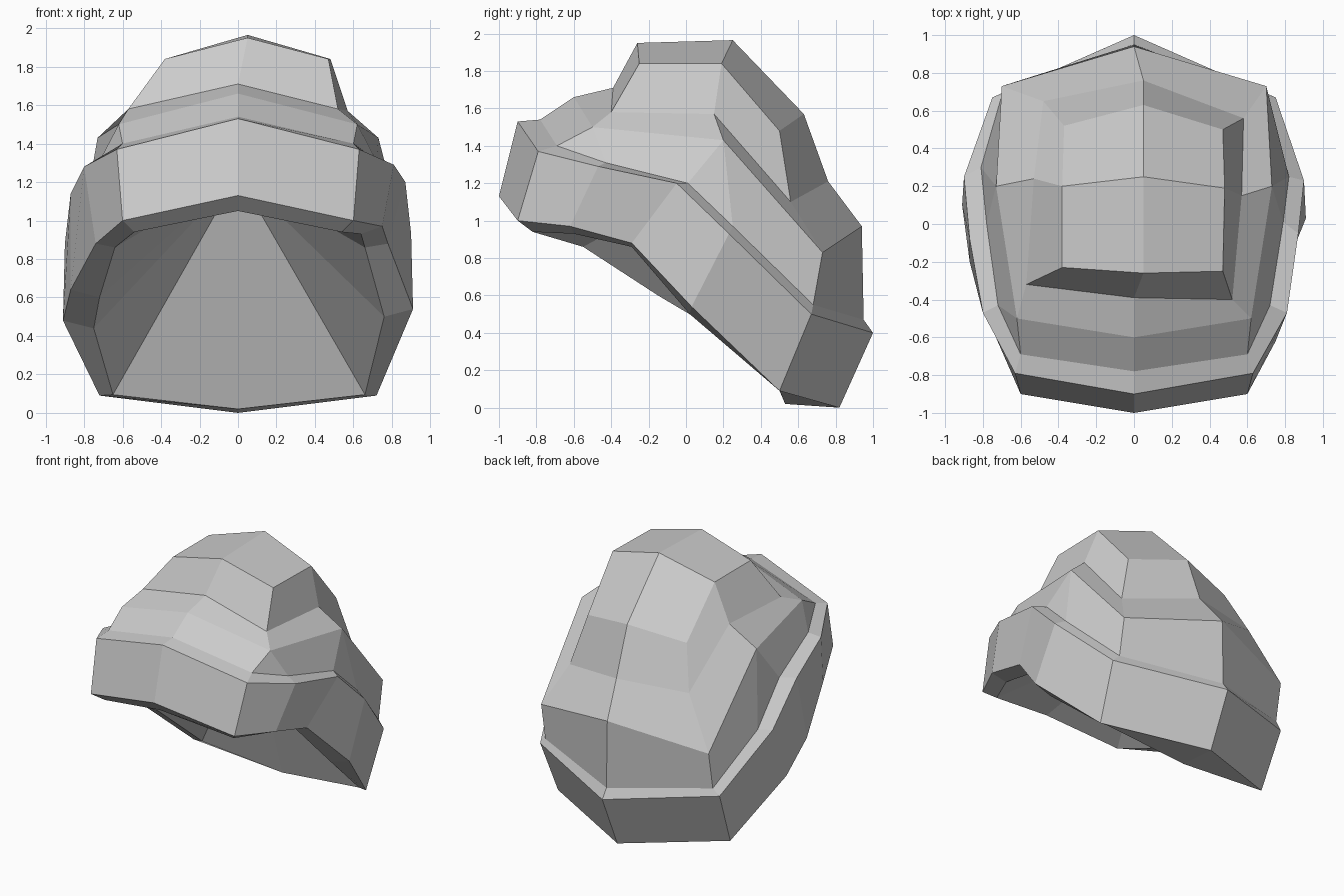
import bpy
import bmesh

cube = bpy.data.objects.get("Cube")
if cube:
    bpy.data.objects.remove(cube, do_unlink=True)

grey = bpy.data.materials.new("plain_grey")
grey.use_nodes = True
colour = (0.6, 0.6, 0.6, 1)
grey.diffuse_color = colour
grey.node_tree.nodes["Principled BSDF"].inputs["Base Color"].default_value = colour


def ring(front, right, back, left=None):
    """Closed loop: front centre, right side, back centre, then the other side."""
    left = left or [(-x, y, z) for x, y, z in right]
    return [front] + right + [back] + left[::-1]


def add_ring(bm, points):
    return [bm.verts.new(point) for point in points]


def add_face(bm, corners):
    """Make a face, skipping corners that repeat."""
    unique = list(dict.fromkeys(corners))
    if len(unique) > 2:
        bm.faces.new(unique)


def bridge(bm, lower, upper):
    """Join two loops of equal length with a strip of faces."""
    count = len(lower)
    for i in range(count):
        j = (i + 1) % count
        add_face(bm, [lower[i], lower[j], upper[j], upper[i]])


def spread(loop):
    """Repeat crown corners so the loop meets the denser band loop."""
    front, a, b, c, back, d, e, f = loop
    return [front, a, a, b, b, c, back, d, e, e, f, f]


bm = bmesh.new()

# Underside edge of the band, slightly different on each side
lip = add_ring(bm, ring(
    (0, -.93, 1.05),
    [(.54, -.82, .94), (.64, -.6, .93), (.66, -.29, .86), (.76, .02, .5), (.66, .5, .095)],
    (0, .53, .02),
    [(-.54, -.82, .94), (-.64, -.55, .86), (-.72, -.15, .6), (-.75, .12, .44), (-.65, .5, .095)]))

# Outer lower edge of the band
hem = add_ring(bm, ring(
    (0, -1, 1.13),
    [(.6, -.9, 1), (.75, -.62, .97), (.78, -.29, .88), (.91, .03, .54), (.72, .5, .09)],
    (0, .82, 0),
    [(-.6, -.9, 1), (-.74, -.58, .88), (-.87, -.2, .64), (-.91, .1, .48), (-.72, .5, .09)]))

# Outer upper edge of the band
rim = add_ring(bm, ring(
    (0, -.9, 1.53),
    [(.63, -.79, 1.37), (.81, -.47, 1.29), (.87, -.05, 1.2), (.9, .23, .93), (.75, .67, .5)],
    (0, 1, .4),
    [(-.63, -.79, 1.37), (-.8, -.47, 1.28), (-.87, -.08, 1.14), (-.9, .25, .88), (-.75, .67, .5)]))

# Seam where the crown rises out of the band
seam = add_ring(bm, ring(
    (0, -.78, 1.54),
    [(.6, -.69, 1.4), (.72, -.43, 1.31), (.79, .01, 1.2), (.82, .25, .97), (.7, .68, .55)],
    (0, .95, .47),
    [(-.6, -.69, 1.4), (-.72, -.43, 1.31), (-.78, 0, 1.15), (-.81, .3, .88), (-.7, .68, .55)]))

# Crown: wide fold, waist and flat top edge
fold = add_ring(bm, ring(
    (0, -.6, 1.66),
    [(.62, -.5, 1.5), (.73, .2, 1.43), (.7, .73, .83)],
    (0, .94, .97)))
waist = add_ring(bm, ring(
    (0, -.39, 1.71),
    [(.52, -.4, 1.58), (.57, .15, 1.57), (.58, .56, 1.1)],
    (.05, .76, 1.21),
    [(-.57, -.32, 1.58), (-.53, .24, 1.58), (-.48, .65, 1.2)]))
top = add_ring(bm, ring(
    (.05, -.26, 1.95),
    [(.47, -.25, 1.84), (.48, .19, 1.84), (.47, .5, 1.48)],
    (.05, .63, 1.57),
    [(-.38, -.23, 1.84), (-.38, .2, 1.84), (-.37, .52, 1.5)]))

bridge(bm, lip, hem)
bridge(bm, hem, rim)
bridge(bm, rim, seam)
bridge(bm, seam, spread(fold))
bridge(bm, fold, waist)
bridge(bm, waist, top)

# Peak closes the top with four large facets
peak = bm.verts.new((.05, .25, 1.965))
for i in range(0, len(top), 2):
    add_face(bm, [top[i], top[i + 1], top[(i + 2) % len(top)], peak])

# Hollow inside: facets fanning from the lip to a point
hollow = bm.verts.new((0, .15, 1.24))
for i, vert in enumerate(lip):
    add_face(bm, [lip[(i + 1) % len(lip)], vert, hollow])

bmesh.ops.recalc_face_normals(bm, faces=bm.faces)

mesh = bpy.data.meshes.new("hat")
bm.to_mesh(mesh)
bm.free()
mesh.materials.append(grey)
hat = bpy.data.objects.new("hat", mesh)
bpy.context.collection.objects.link(hat)
